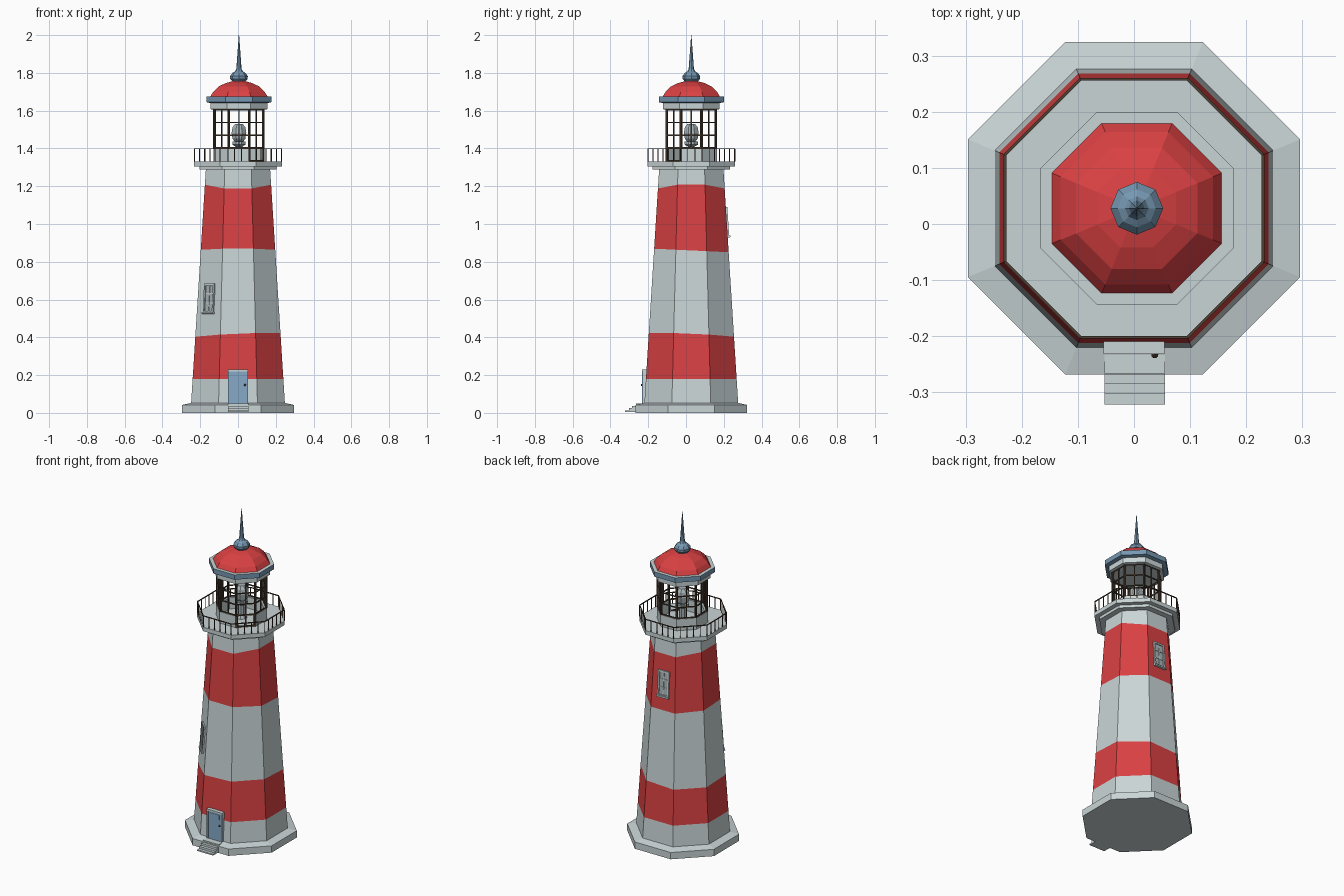
import bpy, bmesh, math
from mathutils import Vector, Matrix

if "Cube" in bpy.data.objects:
    bpy.data.objects.remove(bpy.data.objects["Cube"])

def mat(name, c):
    m = bpy.data.materials.new(name)
    m.diffuse_color = (*c, 1)
    m.use_nodes = True
    m.node_tree.nodes["Principled BSDF"].inputs["Base Color"].default_value = m.diffuse_color
    return m

WHITE = mat("pale_grey", (0.59, 0.665, 0.675))
RED = mat("red", (0.70, 0.052, 0.055))
BLUE = mat("blue", (0.24, 0.40, 0.57))
SLATE = mat("slate_blue", (0.18, 0.31, 0.44))
BROWN = mat("dark_brown", (0.075, 0.05, 0.032))
GLASS = mat("grey_glass", (0.40, 0.46, 0.48))
LOW = Vector((0, 0.028, 0))          # axis of the tower
TOP = Vector((0.005, 0.028, 0))      # axis of the lantern
T8 = math.tan(math.pi / 8)

def finish(name, bm, mats):
    bmesh.ops.recalc_face_normals(bm, faces=bm.faces)
    me = bpy.data.meshes.new(name)
    bm.to_mesh(me)
    bm.free()
    for m in mats:
        me.materials.append(m)
    ob = bpy.data.objects.new(name, me)
    bpy.context.collection.objects.link(ob)
    return ob

def lathe(name, rings, mats, centre, rule=None, n=8, turn=0.5, apothem=True):
    """Stack of n-sided rings, each (radius, height) or a function of angle giving these."""
    bm = bmesh.new()
    k = 1 / math.cos(math.pi / n) if apothem else 1
    loops = []
    for ring in rings:
        loop = []
        for i in range(n):
            a = (i + turn) * math.tau / n
            r, z = ring(a) if callable(ring) else ring
            loop.append(bm.verts.new(centre + Vector((r * k * math.cos(a), r * k * math.sin(a), z))))
        loops.append(loop)
    for a, b in zip(loops, loops[1:]):
        for i in range(n):
            j = (i + 1) % n
            bm.faces.new((a[i], a[j], b[j], b[i]))
    bm.faces.new(loops[0][::-1])
    bm.faces.new(loops[-1])
    if rule:
        bm.normal_update()
        bm.faces.index_update()
        for f in bm.faces:
            f.material_index = rule(f)
    return finish(name, bm, mats)

def box(bm, lo, hi, M=Matrix(), mi=0):
    lo, hi = Vector(lo), Vector(hi)
    g = bmesh.ops.create_cube(bm, size=1, matrix=M @ Matrix.Translation((lo + hi) / 2)
                              @ Matrix.Diagonal((*(hi - lo), 1)))
    for f in {f for v in g["verts"] for f in v.link_faces}:
        f.material_index = mi

def side(k, centre, apothem, z, lean=0.0):
    """Frame on octagon side k: x along the side, y outward, z up the wall."""
    a = k * math.pi / 4
    n = Vector((math.cos(a), math.sin(a), 0))
    t = Vector((n.y, -n.x, 0))
    up = (Vector((0, 0, 1)) - n * lean).normalized()
    out = up.cross(t)
    M = Matrix((t, out, up)).transposed().to_4x4()
    M.translation = centre + n * apothem + Vector((0, 0, z))
    return M

# foundation slab
lathe("foundation", [(0.296, 0), (0.296, 0.042), (0.24, 0.055)], [WHITE], LOW)

# tapered tower with two slightly uneven red bands
LEAN = 0.063
wall = lambda z: 0.248 - LEAN * (z - 0.055)
def cut(height):
    def ring(a):
        z = height(a)
        return wall(z), z
    return ring
cuts = [cut(h) for h in (
    lambda a: 0.045,
    lambda a: 0.18,
    lambda a: 0.409 + 0.015 * math.cos(a + math.pi / 4),
    lambda a: 0.860 - 0.010 * math.sin(a),
    lambda a: 1.198 + 0.014 * math.cos(2 * a),
    lambda a: 1.30)]
lathe("tower", cuts, [WHITE, RED], LOW, lambda f: int(f.index // 8 in (1, 3)))

# gallery deck
lathe("gallery_deck", [(0.172, 1.288), (0.205, 1.288), (0.205, 1.305), (0.232, 1.305),
                       (0.232, 1.33)], [WHITE], LOW)

# gallery railing
bm = bmesh.new()
for k in range(8):
    M = side(k, LOW, 0.230, 1.33)
    w = 0.230 * T8
    box(bm, (-w, -0.0025, 0.066), (w, 0.0025, 0.071), M)
    for i in range(5):
        x = -w + 2 * w * i / 5
        box(bm, (x - 0.002, -0.002, 0), (x + 0.002, 0.002, 0.068), M)
finish("gallery_railing", bm, [BROWN])

# lantern parapet, left open on the door side, and glazing bars
para, bars = bmesh.new(), bmesh.new()
for k in range(8):
    M = side(k, TOP, 0.135, 1.33)
    w = 0.135 * T8
    door = k == 7
    z0 = 0.0 if door else 0.07
    if not door:
        box(para, (-w, -0.018, 0), (w, 0, 0.07), M)
    h = 0.28
    for x in (-w + 0.003, w - 0.003):
        box(bars, (x - 0.005, -0.010, z0), (x + 0.005, 0, h), M)
    box(bars, (-0.003, -0.008, z0), (0.003, -0.002, h), M)
    levels = [0.073, 0.14, 0.207, 0.276] + ([0.004] if door else [])
    for z in levels:
        t = 0.004 if z in (0.073, 0.276, 0.004) else 0.003
        box(bars, (-w, -0.008, z - t), (w, -0.002, z + t), M)
finish("lantern_parapet", para, [WHITE])
finish("lantern_glazing_bars", bars, [BROWN])

# lamp and its stand
lathe("lamp_stand", [(0.03, 1.33), (0.018, 1.35), (0.018, 1.41), (0.035, 1.42), (0.035, 1.436)],
      [GLASS], TOP)
lathe("lamp_lens", [(0.022, 1.436), (0.034, 1.452), (0.039, 1.483), (0.034, 1.512),
                    (0.020, 1.530)], [GLASS], TOP)

# cornice and eave: pale cornice and top, blue rim
lathe("eave", [(0.135, 1.605), (0.15, 1.608), (0.15, 1.64), (0.172, 1.645), (0.172, 1.675)],
      [WHITE, SLATE], TOP, lambda f: int(f.index // 8 in (2, 3)))

# faceted dome
lathe("dome", [(0.152, 1.674), (0.136, 1.70), (0.108, 1.728), (0.07, 1.746), (0.03, 1.757)],
      [RED], TOP)

# finial and spire
lathe("finial", [(0.03, 1.75), (0.046, 1.768), (0.047, 1.783), (0.034, 1.800), (0.021, 1.808),
                 (0.014, 1.82), (0.001, 2.0)], [SLATE], TOP, turn=0, apothem=False)

# leaning wall windows
def window(name, k, zmid):
    bm = bmesh.new()
    M = side(k, LOW, wall(zmid), zmid, LEAN)
    w, h = 0.037, 0.077
    box(bm, (-w, -0.01, -h), (w, 0.002, h), M, 1)
    for s in (-1, 1):
        x, z = s * (w - 0.004), s * (h - 0.004)
        box(bm, (x - 0.005, -0.01, -h), (x + 0.005, 0.008, h), M)
        box(bm, (-w, -0.01, z - 0.005), (w, 0.008, z + 0.005), M)
        box(bm, (-w, 0, s * 0.025 - 0.002), (w, 0.005, s * 0.025 + 0.002), M)
    box(bm, (-0.002, 0, -h), (0.002, 0.005, h), M)
    box(bm, (-w - 0.004, -0.01, -h - 0.006), (w + 0.004, 0.014, -h + 0.003), M)
    finish(name, bm, [WHITE, GLASS])
window("lower_window", 5, 0.607)
window("upper_window", 2, 1.012)

# entrance door: pale frame, blue leaf with a small panel
bm = bmesh.new()
box(bm, (-0.054, -0.227, 0.045), (0.054, -0.19, 0.228))
box(bm, (-0.054, -0.232, 0.22), (0.054, -0.20, 0.230))
box(bm, (-0.051, -0.230, 0.05), (0.051, -0.22, 0.220), mi=1)
for x in (-0.047, 0.047):
    box(bm, (x - 0.005, -0.232, 0.05), (x + 0.005, -0.22, 0.22), mi=1)
box(bm, (-0.034, -0.2315, 0.185), (0.034, -0.22, 0.212), mi=1)
finish("entrance_door", bm, [WHITE, BLUE])

# door knob
bm = bmesh.new()
bmesh.ops.create_icosphere(bm, subdivisions=1, radius=0.007,
                           matrix=Matrix.Translation((0.037, -0.233, 0.148)))
finish("door_knob", bm, [BROWN])

# entrance steps
bm = bmesh.new()
for i, y in enumerate((-0.322, -0.303, -0.285, -0.266)):
    box(bm, (-0.053, y, 0.004), (0.055, -0.2, 0.0125 * (i + 1)))
finish("entrance_steps", bm, [WHITE])
